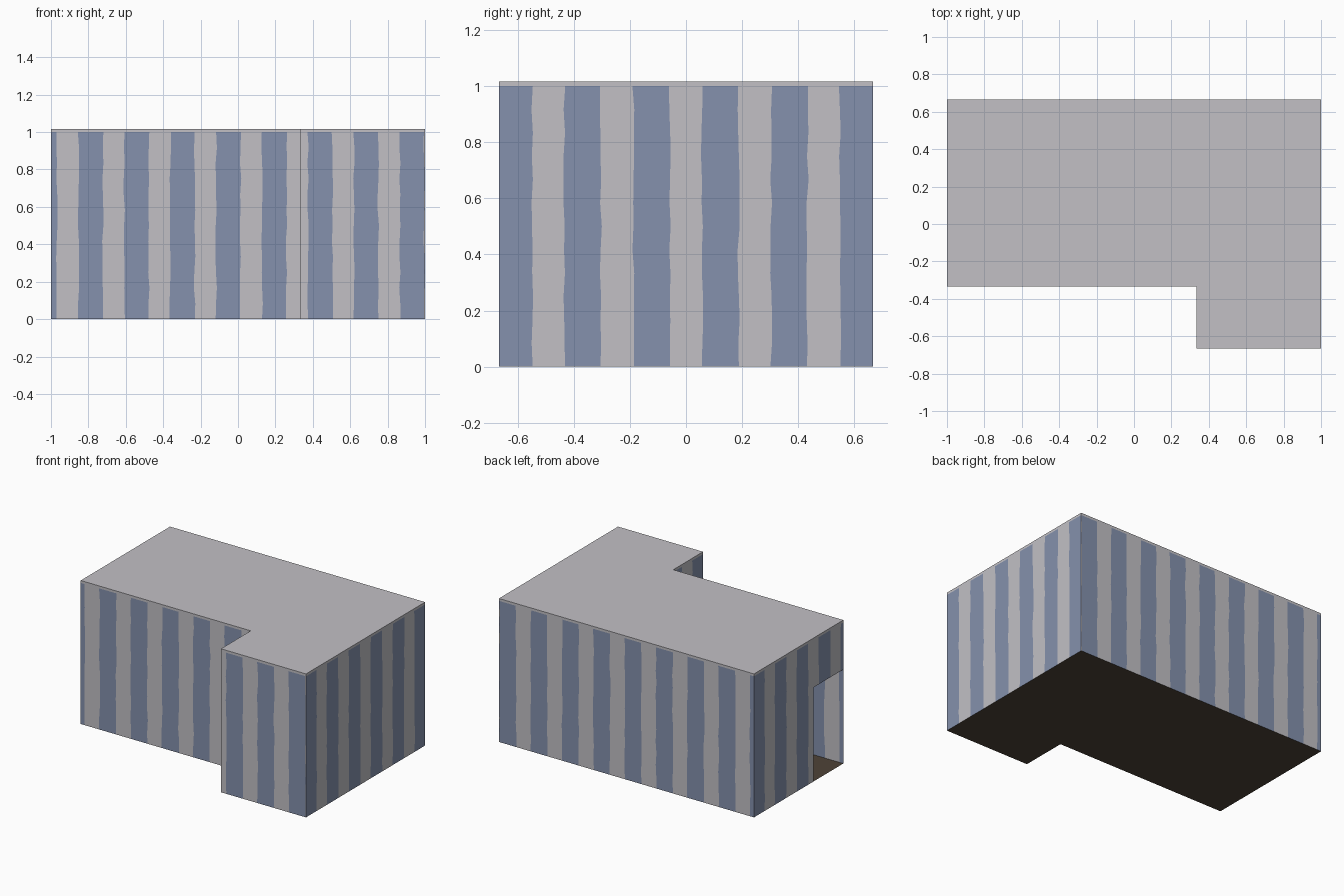
import bpy, bmesh, math, random

if "Cube" in bpy.data.objects:
    bpy.data.objects.remove(bpy.data.objects["Cube"])

random.seed(4)

def mat(name, srgb):
    m = bpy.data.materials.new(name)
    lin = [((c / 255 + 0.055) / 1.055) ** 2.4 for c in srgb]
    m.diffuse_color = (*lin, 1)
    m.use_nodes = True
    m.node_tree.nodes["Principled BSDF"].inputs["Base Color"].default_value = m.diffuse_color
    return m

GREY = mat("pale grey", (194, 192, 197))
BLUE = mat("dusty blue", (133, 145, 173))
BROWN = mat("dark brown", (78, 67, 55))

H, ROOF, DOOR_H, ROWS = 1.0, 1.017, 2 / 3, 12
PERIOD, HALF = 0.2455, 0.065
T = 1 / 3
# L-shaped footprint, counter-clockwise
PLAN = [(-1, -T), (T, -T), (T, -2 * T), (1, -2 * T), (1, 2 * T), (-1, 2 * T)]

def finish(name, bm, mats):
    me = bpy.data.meshes.new(name)
    bm.to_mesh(me)
    bm.free()
    for m in mats:
        me.materials.append(m)
    ob = bpy.data.objects.new(name, me)
    bpy.context.collection.objects.link(ob)

# Striped wall between two plan corners; stripes follow x or y position
def wall(name, a, b, door=None):
    axis = 0 if abs(a[0] - b[0]) > 1e-6 else 1
    centre = -0.788 if axis == 0 else 0.1225
    lo, hi = sorted((a[axis], b[axis]))
    edges = [centre + k * PERIOD + s * HALF for k in range(-10, 11) for s in (-1, 1)]
    edges = [e for e in edges if lo + 0.004 < e < hi - 0.004]
    fixed = [lo, hi] + ([door[1]] if door else [])
    cuts = sorted(edges + fixed)
    if a[axis] > b[axis]:
        cuts.reverse()
    bm = bmesh.new()
    cols = []
    for c in cuts:
        col = []
        for r in range(ROWS + 1):
            # hand-painted wobble on stripe edges
            t = c if c in fixed else c + random.uniform(-0.004, 0.004)
            p = (t, a[1]) if axis == 0 else (a[0], t)
            col.append(bm.verts.new((*p, H * r / ROWS)))
        cols.append(col)
    for i in range(len(cuts) - 1):
        mid = (cuts[i] + cuts[i + 1]) / 2
        d = (mid - centre + PERIOD / 2) % PERIOD - PERIOD / 2
        for r in range(ROWS):
            if door and door[0] < mid < door[1] and (r + 0.5) / ROWS < DOOR_H:
                continue
            f = bm.faces.new((cols[i][r], cols[i + 1][r], cols[i + 1][r + 1], cols[i][r + 1]))
            f.material_index = 1 if abs(d) < HALF else 0
    loose = [v for v in bm.verts if not v.link_faces]
    bmesh.ops.delete(bm, geom=loose, context='VERTS')
    finish(name, bm, [GREY, BLUE])

names = ["front_wall", "alcove_side_wall", "alcove_front_wall",
         "right_wall", "back_wall", "left_wall"]
for i, n in enumerate(names):
    wall(n, PLAN[i], PLAN[(i + 1) % 6], (-T, 0.0) if n == "left_wall" else None)

# Floor sheet
bm = bmesh.new()
bm.faces.new([bm.verts.new((x, y, 0)) for x, y in PLAN])
finish("floor", bm, [BROWN])

# Roof slab
bm = bmesh.new()
base = bm.faces.new([bm.verts.new((x, y, H)) for x, y in PLAN])
ext = bmesh.ops.extrude_face_region(bm, geom=[base], use_keep_orig=True)
for v in ext["geom"]:
    if isinstance(v, bmesh.types.BMVert):
        v.co.z = ROOF
bmesh.ops.recalc_face_normals(bm, faces=bm.faces)
finish("roof", bm, [GREY])
